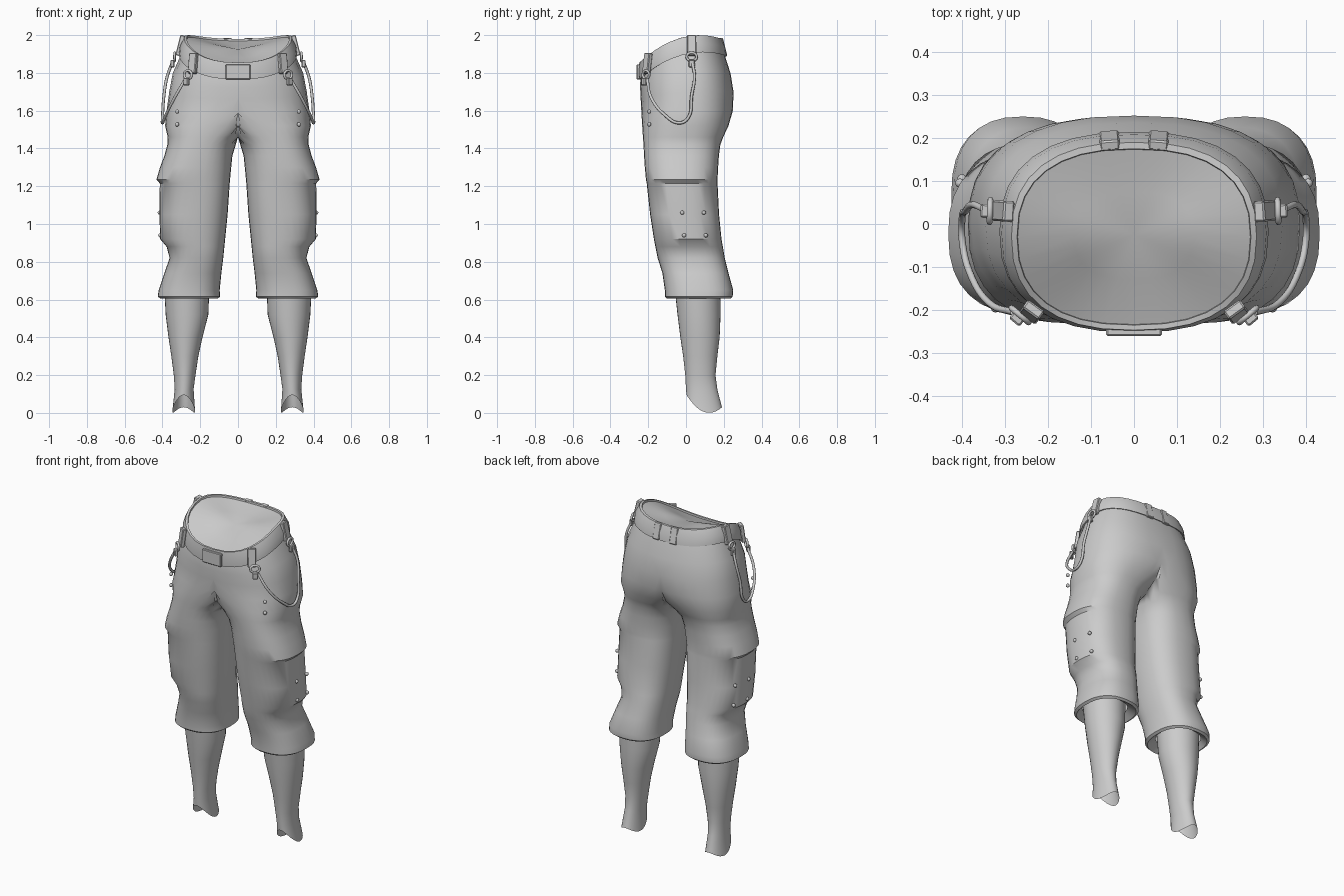
import bpy, bmesh, math
from mathutils import Matrix, Vector

cube = bpy.data.objects.get("Cube")
if cube:
    bpy.data.objects.remove(cube, do_unlink=True)

SIDES = 32


def power(v, p):
    return math.copysign(abs(v) ** p, v)


def waist_slope(s):
    return 0.0625 * s - 0.0675 * s * s


def torn_edge(s):
    return 0.0575 * s * s - 0.0325 * s


def finish(bm, name, angle=35, mirror=True):
    mesh = bpy.data.meshes.new(name)
    bm.to_mesh(mesh)
    bm.free()
    obj = bpy.data.objects.new(name, mesh)
    bpy.context.collection.objects.link(obj)
    if mirror:
        mod = obj.modifiers.new("mirror", 'MIRROR')
        mod.use_clip = True
        mod.merge_threshold = 0.0005
    bpy.ops.object.select_all(action='DESELECT')
    obj.select_set(True)
    bpy.context.view_layer.objects.active = obj
    bpy.ops.object.shade_smooth_by_angle(angle=math.radians(angle))
    return obj


def loft(name, levels, slope, p=0.82, angle=35):
    """Rings of (z, inner x, outer x, front y, back y, slope amount), cut at x = 0."""
    bm = bmesh.new()
    rings = []
    for z, xin, xout, yf, yb, amount in levels:
        ring = []
        for i in range(SIDES):
            t = math.tau * i / SIDES
            c, s = power(math.cos(t), p), power(math.sin(t), p)
            x = (xin + xout) / 2 + (xout - xin) / 2 * c
            y = (yf + yb) / 2 + (yb - yf) / 2 * s
            x = 0 if x < 0.0001 else x
            ring.append(bm.verts.new((x, y, z + amount * slope(s))))
        rings.append(ring)
    for low, high in zip(rings, rings[1:]):
        for i in range(SIDES):
            j = (i + 1) % SIDES
            quad = (low[i], low[j], high[j], high[i])
            if max(v.co.x for v in quad) > 0:
                bm.faces.new(quad)
    loose = [v for v in bm.verts if not v.link_faces]
    bmesh.ops.delete(bm, geom=loose, context='VERTS')
    bmesh.ops.remove_doubles(bm, verts=bm.verts, dist=0.0001)
    bmesh.ops.recalc_face_normals(bm, faces=bm.faces)
    return finish(bm, name, angle)


def waist(z, x, yf, yb, amount=1):
    return (z, -x, x, yf, yb, amount)


def box(name, loc, size, turn=0, tilt=0, mirror=True):
    bm = bmesh.new()
    bmesh.ops.create_cube(bm, size=1, matrix=Matrix.Diagonal((*size, 1)))
    bmesh.ops.bevel(bm, geom=bm.edges[:], offset=0.004, segments=1, affect='EDGES')
    move = (Matrix.Translation(loc) @ Matrix.Rotation(math.radians(turn), 4, 'Z')
            @ Matrix.Rotation(math.radians(tilt), 4, 'X'))
    bm.transform(move)
    return finish(bm, name, 20, mirror)


def tube(name, points, radius, cyclic=False):
    for side, x in (("left", 1), ("right", -1)):
        curve = bpy.data.curves.new(f"{side}_{name}", 'CURVE')
        curve.dimensions = '3D'
        curve.bevel_depth = radius
        curve.bevel_resolution = 2
        curve.resolution_u = 6
        spline = curve.splines.new('BEZIER')
        spline.bezier_points.add(len(points) - 1)
        for bp, co in zip(spline.bezier_points, points):
            bp.co = (co[0] * x, co[1], co[2])
            bp.handle_left_type = bp.handle_right_type = 'AUTO'
        spline.use_cyclic_u = cyclic
        obj = bpy.data.objects.new(f"{side}_{name}", curve)
        bpy.context.collection.objects.link(obj)


# Trousers: seat, crotch, thigh, pocket bulge with flap lip, gathered cuff
loft("trousers", [
    waist(1.95, 0.287, -0.235, 0.19),
    waist(1.89, 0.305, -0.242, 0.208),
    waist(1.80, 0.345, -0.243, 0.236, 0.6),
    waist(1.70, 0.364, -0.24, 0.252, 0.3),
    (1.60, -0.30, 0.378, -0.236, 0.248, 0.1),
    (1.52, -0.13, 0.386, -0.232, 0.225, 0),
    (1.46, -0.03, 0.372, -0.228, 0.197, 0),
    (1.42, 0.012, 0.374, -0.225, 0.182, 0),
    (1.36, 0.03, 0.39, -0.222, 0.174, 0),
    (1.30, 0.036, 0.413, -0.218, 0.17, 0),
    (1.235, 0.042, 0.432, -0.212, 0.167, 0),
    (1.215, 0.044, 0.414, -0.208, 0.167, 0),
    (1.05, 0.055, 0.416, -0.19, 0.175, 0),
    (0.92, 0.068, 0.412, -0.17, 0.188, 0),
    (0.88, 0.072, 0.378, -0.162, 0.195, 0),
    (0.82, 0.078, 0.362, -0.15, 0.205, 0),
    (0.74, 0.088, 0.39, -0.125, 0.225, 0),
    (0.65, 0.097, 0.42, -0.112, 0.25, 0),
    (0.615, 0.095, 0.425, -0.11, 0.247, 0),
    (0.605, 0.11, 0.41, -0.10, 0.235, 0),
    (0.64, 0.15, 0.388, -0.055, 0.185, 0),
], waist_slope)

# Lower legs with a torn open hem
loft("lower_legs", [
    (0.66, 0.152, 0.39, -0.06, 0.182, 0),
    (0.52, 0.157, 0.383, -0.045, 0.183, 0),
    (0.40, 0.188, 0.368, -0.03, 0.178, 0),
    (0.30, 0.21, 0.353, -0.015, 0.166, 0),
    (0.20, 0.225, 0.34, -0.004, 0.156, 0),
    (0.125, 0.235, 0.335, 0.0, 0.166, 0),
    (0.005, 0.227, 0.348, 0.003, 0.19, 1),
], torn_edge, p=1)

# Belt and the dished lining that closes the waist
loft("belt", [
    waist(1.90, 0.295, -0.235, 0.20),
    waist(1.895, 0.313, -0.25, 0.214),
    waist(1.94, 0.308, -0.252, 0.208),
    waist(1.985, 0.285, -0.247, 0.19),
    waist(1.985, 0.272, -0.235, 0.175),
    waist(1.97, 0.27, -0.233, 0.173),
], waist_slope)
loft("waist_lining", [
    waist(1.975, 0.273, -0.235, 0.176),
    waist(1.945, 0.14, -0.13, 0.075, 0.5),
    (1.925, 0, 0, -0.025, -0.025, 0),
], waist_slope)

# Buckle and belt loops
box("buckle", (0, -0.25, 1.805), (0.13, 0.022, 0.08), mirror=False)
box("back_loops", (0.057, 0.194, 1.935), (0.046, 0.024, 0.1), -4, 14)
box("front_loops", (0.238, -0.205, 1.85), (0.048, 0.024, 0.11), 36, -8)
box("side_loops", (0.304, 0.03, 1.945), (0.048, 0.026, 0.11), 94, -14)

# Ring and clip hanging below each front and side loop
for place, center, turn in (("front", Vector((0.265, -0.212, 1.79)), 40),
                            ("side", Vector((0.335, 0.03, 1.885)), 92)):
    flat = Matrix.Rotation(math.radians(turn), 3, 'Z')
    ring = []
    for i in range(8):
        a = math.tau * i / 8
        ring.append(center + flat @ Vector((0.026 * math.cos(a), 0, 0.022 * math.sin(a))))
    tube(f"{place}_ring", ring, 0.007, cyclic=True)
    drop = flat @ Vector((0, -0.012, -0.036))
    box(f"{place}_clips", center + drop, (0.032, 0.02, 0.04), turn)

# Cord slung around each hip
tube("hip_cord", [
    (0.28, -0.205, 1.765), (0.335, -0.185, 1.67), (0.383, -0.11, 1.575),
    (0.4, -0.035, 1.535), (0.4, 0.01, 1.56), (0.392, 0.03, 1.68),
    (0.375, 0.045, 1.78), (0.35, 0.035, 1.85)], 0.008)

# Snaps on the front and side pockets
bm = bmesh.new()
for spot in ((0.322, -0.195, 1.595), (0.322, -0.195, 1.527),
             (0.37, -0.118, 1.06), (0.415, -0.02, 1.06), (0.405, 0.095, 1.06),
             (0.37, -0.105, 0.94), (0.412, -0.01, 0.94), (0.4, 0.105, 0.94)):
    bmesh.ops.create_uvsphere(bm, u_segments=10, v_segments=6, radius=0.011,
                              matrix=Matrix.Translation(spot))
finish(bm, "pocket_snaps", 60)
